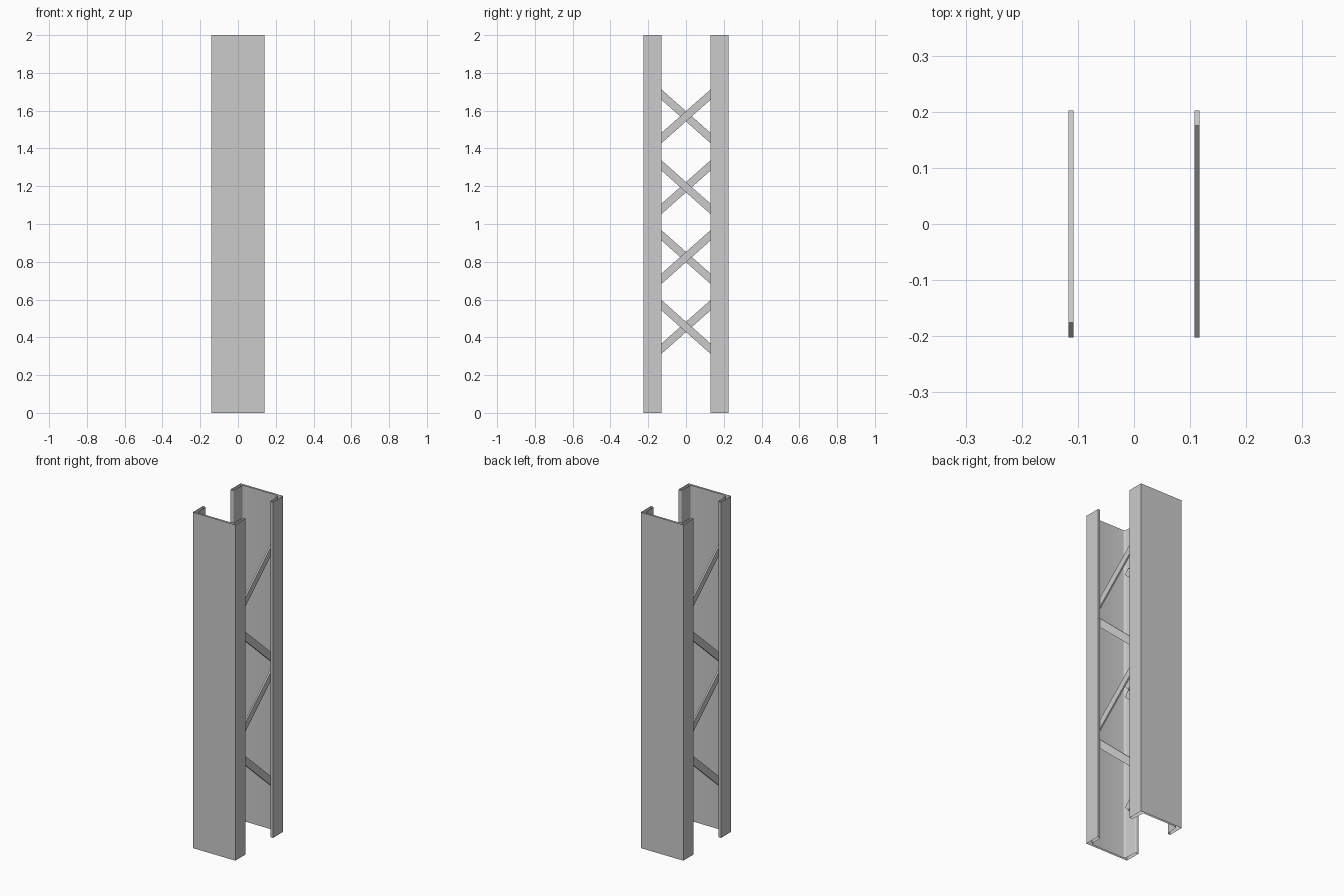
import bpy, bmesh, math
from mathutils import Matrix

if "Cube" in bpy.data.objects:
    bpy.data.objects.remove(bpy.data.objects["Cube"])

H = 2.0          # column height
X, Y = 0.14, 0.225   # outer half sizes
TIP = 0.13       # flange tips sit at this |y|
WEB = 0.011      # web thickness
T_ROOT, T_TIP = 0.023, 0.019


def finish(name, bm):
    bmesh.ops.recalc_face_normals(bm, faces=bm.faces)
    me = bpy.data.meshes.new(name)
    bm.to_mesh(me)
    bm.free()
    ob = bpy.data.objects.new(name, me)
    bpy.context.collection.objects.link(ob)
    bpy.ops.object.select_all(action='DESELECT')
    ob.select_set(True)
    bpy.context.view_layer.objects.active = ob
    bpy.ops.object.shade_smooth_by_angle(angle=math.radians(35))
    return ob


def arc(cx, cy, r, a0, a1, n=5):
    return [(cx + r * math.cos(math.radians(a0 + (a1 - a0) * i / n)),
             cy + r * math.sin(math.radians(a0 + (a1 - a0) * i / n))) for i in range(n + 1)]


def channel(name, turn):
    # half profile: outer corner, flange tip with rounded inner edge, root fillet
    r, f = 0.007, 0.012
    half = [(X, -Y), (X, -TIP)]
    half += arc(X - T_TIP + r, -TIP - r, r, 90, 180)
    half += arc(X - T_ROOT - f, -Y + WEB + f, f, 0, -90)
    profile = half + [(-x, y) for x, y in reversed(half)]
    bm = bmesh.new()
    rings = [[bm.verts.new((x, y, z)) for x, y in profile] for z in (0, H)]
    # the section is left open at both ends
    n = len(profile)
    for i in range(n):
        j = (i + 1) % n
        bm.faces.new((rings[0][i], rings[0][j], rings[1][j], rings[1][i]))
    # walls face away from the steel: the web's outer face looks to -y
    finish_ob = finish(name, bm)
    finish_ob.rotation_euler.z = turn


def brace(name, z, slope, turn):
    # flat diagonal bar lying against the inside of the flanges
    bm = bmesh.new()
    m = (Matrix.Rotation(turn, 4, 'Z') @ Matrix.Translation((0.112, 0, z))
         @ Matrix.Rotation(slope, 4, 'X') @ Matrix.Diagonal((0.009, 0.505, 0.041, 1)))
    bmesh.ops.create_cube(bm, size=1, matrix=m)
    finish(name, bm)


# Two facing channels
channel("front_channel", 0)
channel("back_channel", math.pi)

# Zigzag lacing on both open sides
for side, turn in (("right", 0), ("left", math.pi)):
    for i, z in enumerate((0.455, 0.825, 1.195, 1.57)):
        slope = math.radians(41.5) * (1 if i % 2 else -1)
        brace(f"{side}_brace_{i + 1}", z, slope, turn)
